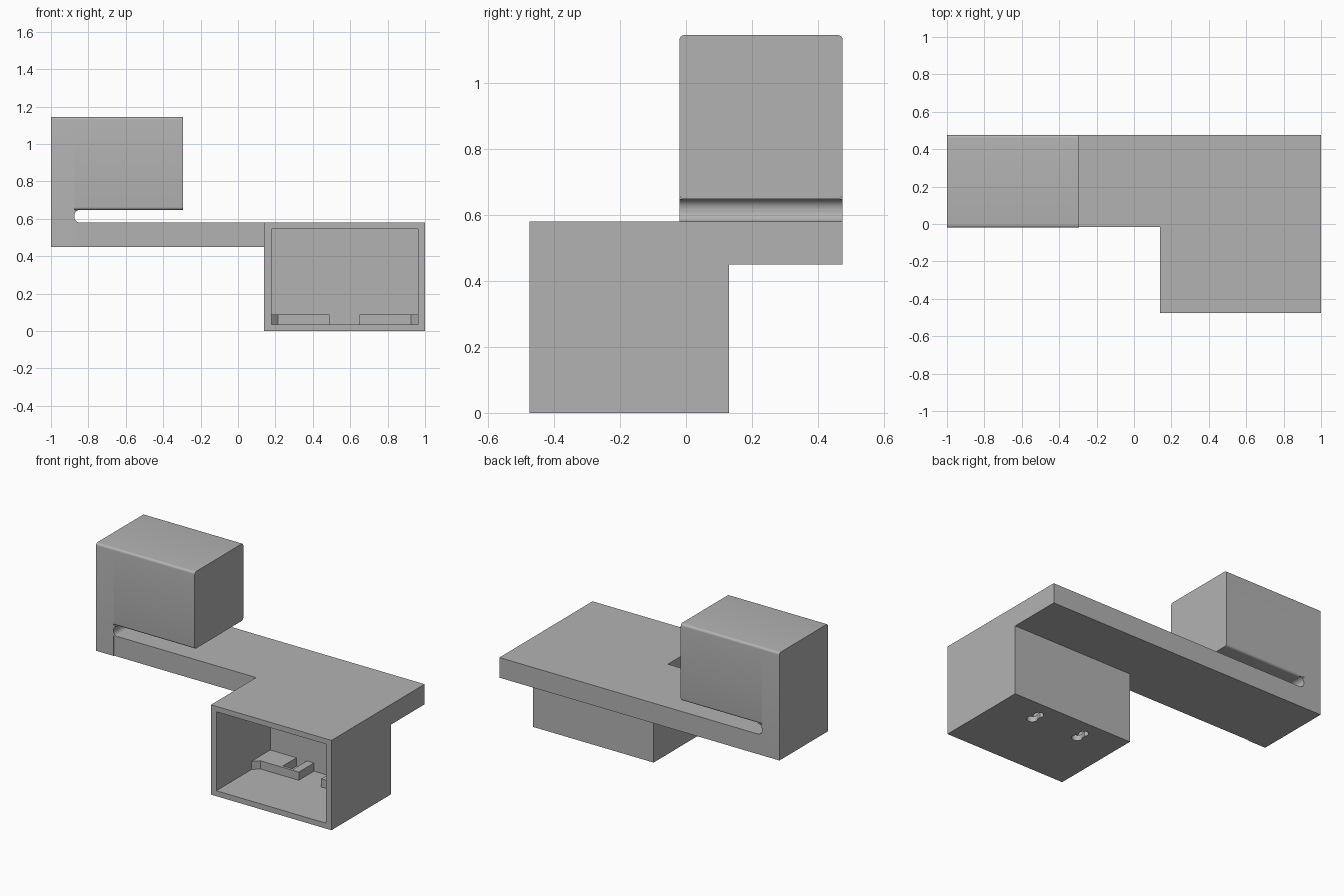
import bpy, bmesh
from math import cos, sin, pi, radians
from mathutils import Vector

cube = bpy.data.objects.get("Cube")
if cube:
    bpy.data.objects.remove(cube, do_unlink=True)

grey = bpy.data.materials.new("plain_grey")
grey.use_nodes = True
grey.diffuse_color = (0.45, 0.45, 0.45, 1)
grey.node_tree.nodes["Principled BSDF"].inputs["Base Color"].default_value = (0.45, 0.45, 0.45, 1)

BACK, BLOCK_FRONT, BAR_FRONT = 0.475, -0.02, -0.015
TOP, BAR_LOW, BAR_TOP, BLOCK_LOW = 1.145, 0.45, 0.58, 0.648
MID = 0.57  # centre of the hollow housing


def prism(name, outline, axis, lo, hi):
    """Extrude a 2D outline along one axis between lo and hi."""
    place = {"x": lambda a, b, t: (t, a, b),
             "y": lambda a, b, t: (a, t, b),
             "z": lambda a, b, t: (a, b, t)}[axis]
    bm = bmesh.new()
    face = bm.faces.new([bm.verts.new(place(a, b, lo)) for a, b in outline])
    grown = bmesh.ops.extrude_face_region(bm, geom=[face])
    verts = [v for v in grown["geom"] if isinstance(v, bmesh.types.BMVert)]
    bmesh.ops.translate(bm, verts=verts, vec=Vector(place(0, 0, hi - lo)))
    bmesh.ops.recalc_face_normals(bm, faces=bm.faces[:])
    mesh = bpy.data.meshes.new(name)
    bm.to_mesh(mesh)
    bm.free()
    mesh.materials.append(grey)
    obj = bpy.data.objects.new(name, mesh)
    bpy.context.collection.objects.link(obj)
    return obj


def rect(a0, a1, b0, b1):
    return [(a0, b0), (a1, b0), (a1, b1), (a0, b1)]


def arc(cx, cy, r, start, end, steps=6):
    angles = [radians(start + (end - start) * i / steps) for i in range(steps + 1)]
    return [(cx + r * cos(t), cy + r * sin(t)) for t in angles]


def combine(target, tool, operation):
    mod = target.modifiers.new("combine", "BOOLEAN")
    mod.operation, mod.solver, mod.object = operation, "EXACT", tool
    bpy.context.view_layer.objects.active = target
    bpy.ops.object.modifier_apply(modifier=mod.name)
    bpy.data.objects.remove(tool, do_unlink=True)


def smooth(obj):
    bpy.ops.object.select_all(action="DESELECT")
    obj.select_set(True)
    bpy.context.view_layer.objects.active = obj
    bpy.ops.object.shade_smooth_by_angle(angle=radians(35))


# Clamp block: rounded along its long edges, hanging over the slot
r = 0.015
f, b = BLOCK_FRONT, BACK
top_arcs = arc(b - r, TOP - r, r, 0, 90) + arc(f + r, TOP - r, r, 90, 180)
low_arcs = (arc(f + r, BLOCK_LOW + r, r, 180, 270)
            + arc(b - r, BLOCK_LOW + r, r, 270, 360))
smooth(prism("upper_block", top_arcs + low_arcs, "x", -0.875, -0.295))

# Upright joining the block to the bar
smooth(prism("upright", top_arcs + [(f, BAR_LOW), (b, BAR_LOW)], "x", -1, -0.875))

# Rounded inner end of the slot
r = 0.03
x0 = -0.875
slot_profile = ([(x0 - 0.005, BAR_TOP)]
                + arc(x0 + r, BAR_TOP + r, r, 270, 180)
                + arc(x0 + r, BLOCK_LOW - r, r, 180, 90)
                + [(x0 - 0.005, BLOCK_LOW)])
smooth(prism("slot_end", slot_profile, "y", BLOCK_FRONT, BACK))

# L-shaped platform with the housing below it
body = prism("platform_and_housing",
             [(x0, BAR_FRONT), (0.14, BAR_FRONT), (0.14, -0.475),
              (1, -0.475), (1, BACK), (x0, BACK)], "z", BAR_LOW, BAR_TOP)
combine(body, prism("housing", rect(0.14, 1, -0.475, 0.13), "z", 0, 0.5), "UNION")
combine(body, prism("cavity", rect(0.178, 0.962, 0.035, 0.545), "y", -0.6, 0.075), "DIFFERENCE")

# Keyholes through the floor
for x in (0.402, 2 * MID - 0.402):
    keyhole = arc(x, -0.03, 0.032, 140, 400, 16) + arc(x, 0.03, 0.028, -40, 220, 16)
    combine(body, prism("keyhole", keyhole, "z", -0.1, 0.06), "DIFFERENCE")
smooth(body)

# Mounting pads in the housing, mirrored, each with a pocket above its keyhole
pad = [(0.178, -0.117), (0.215, -0.08), (0.49, -0.08), (0.49, 0.075), (0.44, 0.075),
       (0.44, -0.062), (0.365, -0.062), (0.365, 0.075), (0.178, 0.075)]
prism("right_pad", pad, "z", 0.035, 0.088)
prism("left_pad", [(2 * MID - x, y) for x, y in pad], "z", 0.035, 0.088)
